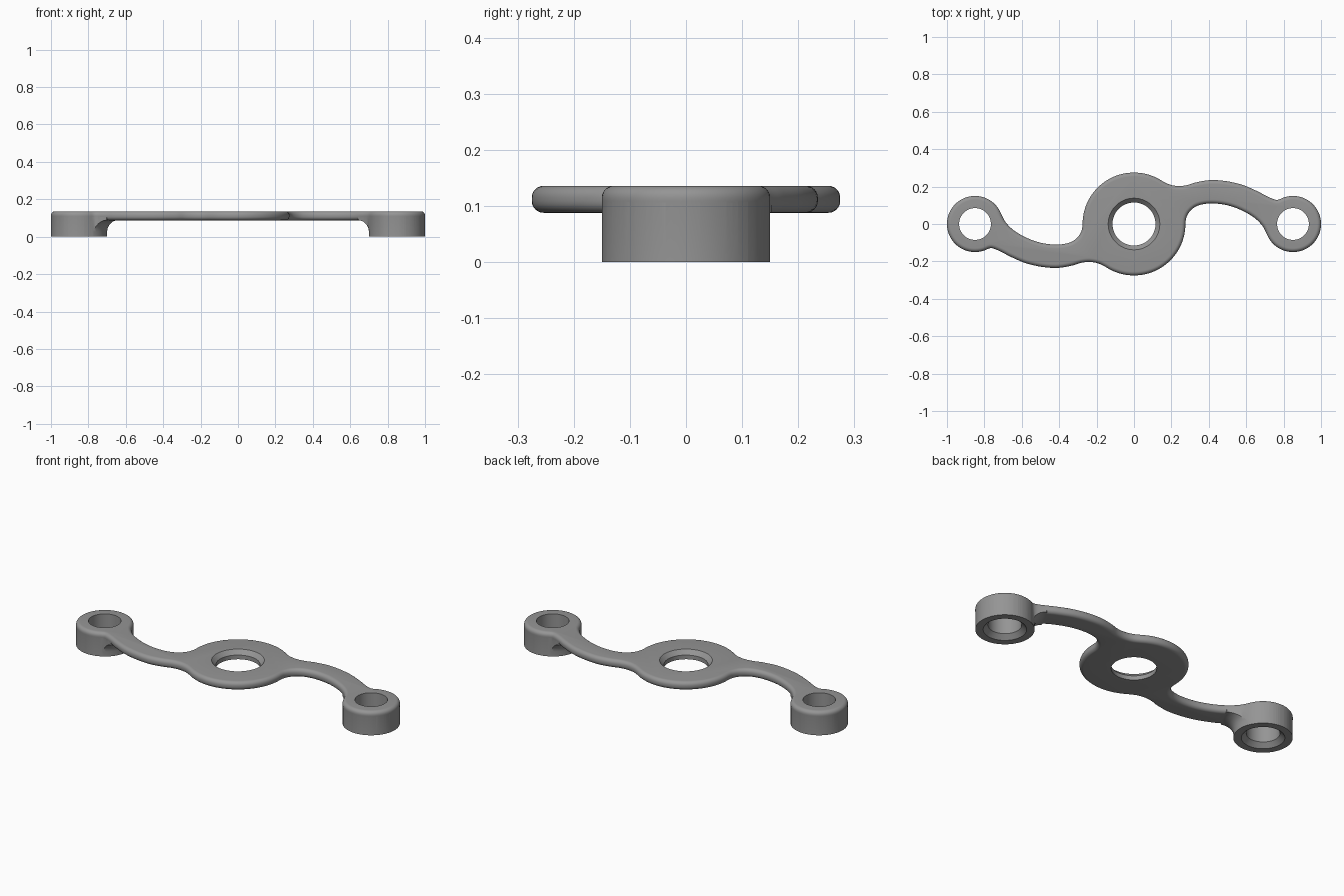
import bpy, bmesh, math
from mathutils import Vector

if "Cube" in bpy.data.objects:
    bpy.data.objects.remove(bpy.data.objects["Cube"])

TOP, UNDER, ROUND = 0.136, 0.088, 0.021
BOSS_X, BOSS_R, HUB_R = 0.85, 0.15, 0.275

grey = bpy.data.materials.new("grey metal")
grey.diffuse_color = (0.3, 0.3, 0.3, 1)
grey.use_nodes = True
grey.node_tree.nodes["Principled BSDF"].inputs["Base Color"].default_value = grey.diffuse_color


def arc(cx, r, a0, a1, n):
    return [Vector((cx + r * math.cos(math.radians(a0 + (a1 - a0) * i / n)),
                    r * math.sin(math.radians(a0 + (a1 - a0) * i / n)))) for i in range(n + 1)]


def spline(before, pts, after, n=6):
    """Smooth curve strictly between the two arcs it joins."""
    p = [before[-2], before[-1]] + [Vector(q) for q in pts] + [after[0], after[1]]
    out = []
    for i in range(1, len(p) - 2):
        a, b, c, d = p[i - 1:i + 3]
        a = b + (a - b).normalized() * (c - b).length
        d = c + (d - c).normalized() * (c - b).length
        for k in range(n):
            t = k / n
            out.append(0.5 * (2 * b + (c - a) * t + (2 * a - 5 * b + 4 * c - d) * t * t
                              + (3 * b - a - 3 * c + d) * t ** 3))
    return out[1:]


def offset(pts, d):
    res = []
    for i, p in enumerate(pts):
        t = (pts[(i + 1) % len(pts)] - pts[i - 1]).normalized()
        res.append(p + Vector((-t.y, t.x)) * d)
    return res


def loft(name, rings):
    """Closed solid through a stack of equal rings, bottom to top."""
    bm = bmesh.new()
    vs = [[bm.verts.new(p) for p in r] for r in rings]
    n = len(vs[0])
    for a, b in zip(vs, vs[1:]):
        for i in range(n):
            bm.faces.new((a[i], a[(i + 1) % n], b[(i + 1) % n], b[i]))
    bm.faces.new(vs[0][::-1])
    bm.faces.new(vs[-1])
    bmesh.ops.recalc_face_normals(bm, faces=bm.faces)
    me = bpy.data.meshes.new(name)
    bm.to_mesh(me)
    bm.free()
    me.materials.append(grey)
    ob = bpy.data.objects.new(name, me)
    bpy.context.collection.objects.link(ob)
    return ob


def lathe(name, cx, profile, n=72):
    return loft(name, [[(p.x, p.y, z) for p in arc(cx, r, 2, 362, n)[:-1]] for r, z in profile])


def combine(ob, other, op):
    m = ob.modifiers.new(op, 'BOOLEAN')
    m.operation, m.object, m.solver = op, other, 'EXACT'
    bpy.context.view_layer.objects.active = ob
    bpy.ops.object.modifier_apply(modifier=m.name)
    bpy.data.objects.remove(other)


# Half outline: end ring, outer arm edge, hub, inner arm edge; then turned by 180 degrees
end = arc(BOSS_X, BOSS_R, -156.5, 109.5, 56)
hub = arc(0, HUB_R, 57, 180, 32)
far_end = [-p for p in end]
outer = spline(end, [(.765, .129), (.72, .144), (.66, .175), (.56, .215), (.42, .235),
                     (.33, .222), (.28, .207), (.235, .203), (.19, .211)], hub)
inner = spline(hub, [(-.279, -.03), (-.295, -.063), (-.33, -.093), (-.37, -.106), (-.42, -.11),
                     (-.50, -.10), (-.58, -.071), (-.65, -.028), (-.69, .015)], far_end)
half = end + outer + hub + inner
outline = half + [-p for p in half]

# Plate with rounded upper and lower edges
steps = [math.radians(90 * i / 6) for i in range(7)]
levels = [(ROUND * (1 - math.sin(a)), UNDER + ROUND * (1 - math.cos(a))) for a in steps]
levels += [(ROUND * (1 - math.cos(a)), TOP - ROUND * (1 - math.sin(a))) for a in steps]
body = loft("spinner_bracket", [[(p.x, p.y, z) for p in offset(outline, d)] for d, z in levels])

# End bosses, flaring into the underside of the arms
FL = 0.062
flare = [(BOSS_R + .0003, 0)] + [
    (BOSS_R + .0003 + FL * (1 - math.cos(a)), UNDER + .001 - FL + FL * math.sin(a)) for a in steps]
flare.append((BOSS_R + FL, 0.112))
for side in (-1, 1):
    boss = lathe("boss", side * BOSS_X, flare)
    trim = loft("trim", [[(p.x, p.y, z) for p in offset(outline, .0003)] for z in (-.05, .2)])
    combine(boss, trim, 'INTERSECT')
    combine(body, boss, 'UNION')

# Hub hole, chamfered above; boss holes, chamfered below
combine(body, lathe("hub_hole", 0, [(.115, 0), (.115, TOP - .024), (.138, TOP), (.138, .2)]), 'DIFFERENCE')
for side in (-1, 1):
    combine(body, lathe("boss_hole", side * BOSS_X,
                        [(.11, -.05), (.11, 0), (.085, .025), (.085, .2)]), 'DIFFERENCE')

bpy.ops.object.select_all(action='DESELECT')
body.select_set(True)
bpy.context.view_layer.objects.active = body
bpy.ops.object.shade_smooth_by_angle(angle=math.radians(32))
